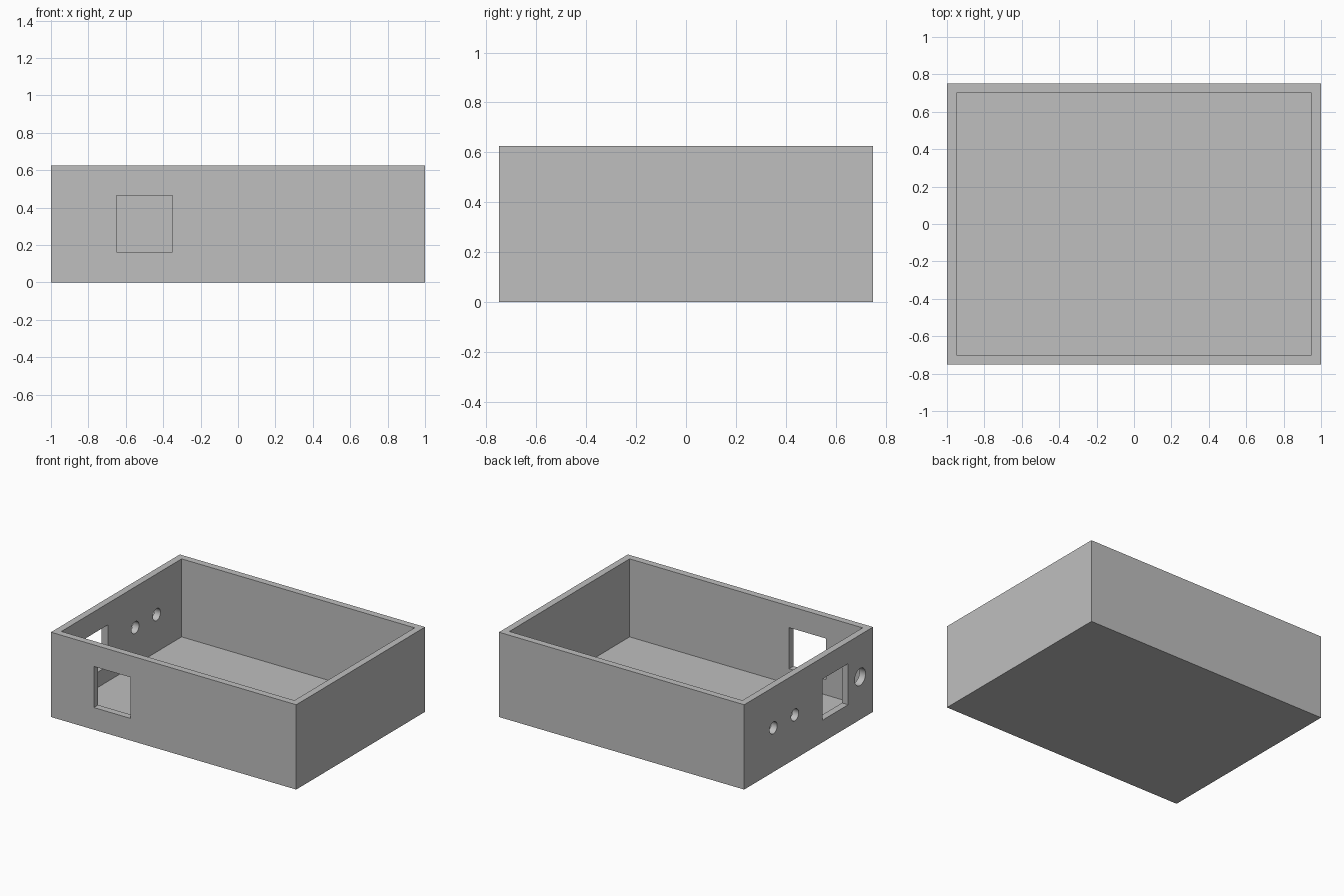
import bpy
import math

cube = bpy.data.objects.get("Cube")
if cube:
    bpy.data.objects.remove(cube, do_unlink=True)

WIDTH, DEPTH, HEIGHT, WALL = 2.0, 1.5, 0.625, 0.05

grey = bpy.data.materials.new("plain grey")
grey.use_nodes = True
colour = (0.52, 0.52, 0.52, 1)
grey.diffuse_color = colour
grey.node_tree.nodes["Principled BSDF"].inputs["Base Color"].default_value = colour


def box(name, low, high):
    """Box between two opposite corners."""
    centre = [(a + b) / 2 for a, b in zip(low, high)]
    bpy.ops.mesh.primitive_cube_add(size=1, location=centre)
    obj = bpy.context.object
    obj.name = name
    obj.scale = [b - a for a, b in zip(low, high)]
    bpy.ops.object.transform_apply(location=True, rotation=False, scale=True)
    obj.data.materials.append(grey)
    return obj


def side_hole(name, y, z, radius):
    """Cylinder through the wall at -x."""
    bpy.ops.mesh.primitive_cylinder_add(
        vertices=32, radius=radius, depth=WALL * 4,
        location=(-WIDTH / 2 + WALL / 2, y, z), rotation=(0, math.pi / 2, 0))
    obj = bpy.context.object
    obj.name = name
    obj.data.materials.append(grey)
    return obj


X, Y = WIDTH / 2, DEPTH / 2
tray = box("open_case", (-X, -Y, 0), (X, Y, HEIGHT))

# Cavity, square windows and round holes
low, high = 0.163, 0.466
cutters = [
    box("cavity_cutter", (WALL - X, WALL - Y, WALL), (X - WALL, Y - WALL, 1)),
    box("front_window_cutter", (-0.65, -Y - WALL, low), (-0.35, WALL * 2 - Y, high)),
    box("side_window_cutter", (-X - WALL, -0.46, low), (WALL * 2 - X, -0.16, high)),
    side_hole("large_hole_cutter", -0.6, 0.315, 0.063),
    side_hole("middle_hole_cutter", 0.16, 0.325, 0.044),
    side_hole("rear_hole_cutter", 0.41, 0.325, 0.044),
]

# Cut the case, then discard the cutters
bpy.ops.object.select_all(action='DESELECT')
tray.select_set(True)
bpy.context.view_layer.objects.active = tray
for cutter in cutters:
    cutter.hide_render = True
    cut = tray.modifiers.new(cutter.name, 'BOOLEAN')
    cut.operation = 'DIFFERENCE'
    cut.solver = 'EXACT'
    cut.object = cutter
    bpy.ops.object.modifier_apply(modifier=cut.name)
for cutter in cutters:
    bpy.data.objects.remove(cutter, do_unlink=True)

# Smooth the round holes only
bpy.ops.object.shade_smooth_by_angle(angle=math.radians(30))
